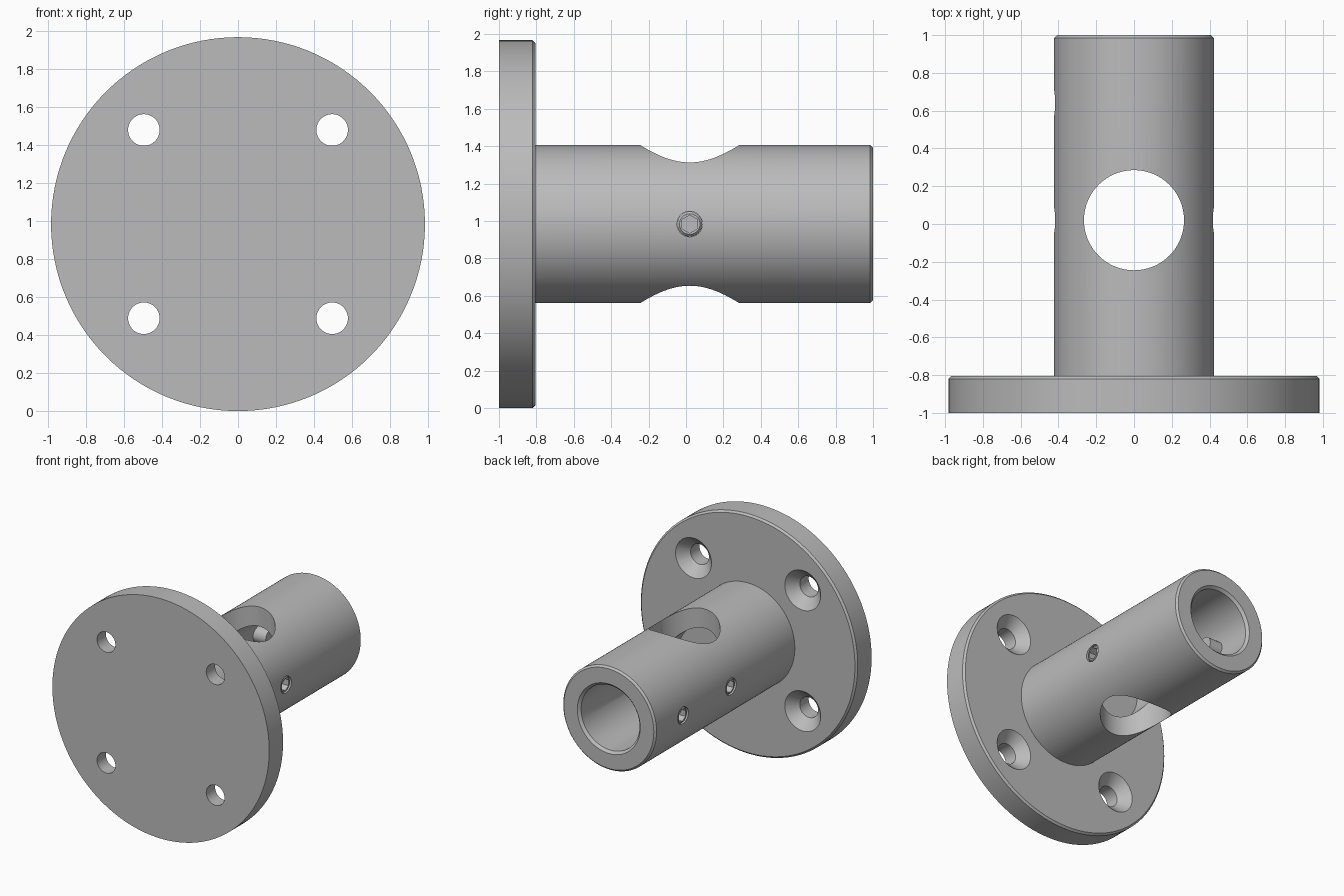
import bpy, bmesh, math
from mathutils import Matrix, Vector

if "Cube" in bpy.data.objects:
    bpy.data.objects.remove(bpy.data.objects["Cube"], do_unlink=True)

CENTRE_Z = 0.983
BORE = 0.265
CROSS_Y = 0.02

steel = bpy.data.materials.new("satin_steel")
steel.use_nodes = True
GREY = (0.5, 0.5, 0.5, 1)
steel.diffuse_color = GREY
steel.node_tree.nodes["Principled BSDF"].inputs["Base Color"].default_value = GREY


def lathe(name, profile, axis, origin, steps=128):
    """Revolve (radius, distance) points about an axis; the ends lie on the axis."""
    bm = bmesh.new()
    rings = []
    for r, d in profile:
        count = 1 if r == 0 else steps
        rings.append([bm.verts.new((r * math.cos(a), r * math.sin(a), d))
                      for a in (math.tau * i / steps for i in range(count))])
    for low, high in zip(rings, rings[1:]):
        if len(low) == 1:
            bm.faces.new(high)
        elif len(high) == 1:
            bm.faces.new(low)
        else:
            for i in range(steps):
                j = (i + 1) % steps
                bm.faces.new((low[i], low[j], high[j], high[i]))
    # merge duplicate rims and drop the unused axis points
    bmesh.ops.delete(bm, geom=[v for v in bm.verts if not v.link_faces], context="VERTS")
    bmesh.ops.recalc_face_normals(bm, faces=bm.faces)
    turn = Vector((0, 0, 1)).rotation_difference(Vector(axis)).to_matrix().to_4x4()
    bm.transform(Matrix.Translation(origin) @ turn)
    mesh = bpy.data.meshes.new(name)
    bm.to_mesh(mesh)
    bm.free()
    mesh.materials.append(steel)
    obj = bpy.data.objects.new(name, mesh)
    bpy.context.collection.objects.link(obj)
    return obj


def rod(name, radius, start, end, axis, origin, steps=64):
    return lathe(name, [(0, start), (radius, start), (radius, end), (0, end)],
                 axis, origin, steps)


def cut(obj, cutters):
    """Subtract the cutters, apply, then shade smooth with sharp edges kept."""
    bpy.ops.object.select_all(action="DESELECT")
    bpy.context.view_layer.objects.active = obj
    obj.select_set(True)
    for cutter in cutters:
        mod = obj.modifiers.new("cut", "BOOLEAN")
        mod.operation = "DIFFERENCE"
        mod.solver = "EXACT"
        mod.object = cutter
        bpy.ops.object.modifier_apply(modifier=mod.name)
    for cutter in cutters:
        bpy.data.objects.remove(cutter, do_unlink=True)
    bpy.ops.object.shade_smooth_by_angle(angle=math.radians(25))


# Flange and tube, turned as one piece with a blind bore from the back
body = lathe("flanged_socket", [
    (0, -1), (0.983, -1), (0.983, -0.82), (0.968, -0.805), (0.423, -0.805),
    (0.423, 0.985), (0.408, 1), (0.285, 1), (BORE, 0.98), (BORE, -0.28), (0, -0.28),
], (0, 1, 0), (0, 0, CENTRE_Z))

# Vertical cross hole
cutters = [rod("cross_hole", BORE, -0.7, 0.7, (0, 0, 1), (0, CROSS_Y, CENTRE_Z), 120)]

# Four countersunk mounting holes
for x in (-0.495, 0.495):
    for z in (-0.495, 0.495):
        cutters.append(lathe("mounting_hole", [
            (0, -1.1), (0.083, -1.1), (0.083, -0.885), (0.163, -0.805),
            (0.163, -0.75), (0, -0.75),
        ], (0, 1, 0), (x, 0, CENTRE_Z + z), 48))

# Threaded side holes, each with a set screw
SCREWS = {"left_cross_screw": (1, CROSS_Y), "right_cross_screw": (-1, CROSS_Y),
          "right_socket_screw": (-1, 0.64)}
for side, y in SCREWS.values():
    cutters.append(rod("screw_hole", 0.068, 0.15, 0.5, (side, 0, 0), (0, y, CENTRE_Z), 40))
cut(body, cutters)

for name, (side, y) in SCREWS.items():
    place = ((side, 0, 0), (0, y, CENTRE_Z))
    screw = lathe(name, [(0, 0.29), (0.05, 0.29), (0.067, 0.307), (0.067, 0.402),
                         (0.055, 0.415), (0, 0.415)], *place, 40)
    cut(screw, [rod("hex_socket", 0.048, 0.34, 0.5, *place, 6)])
